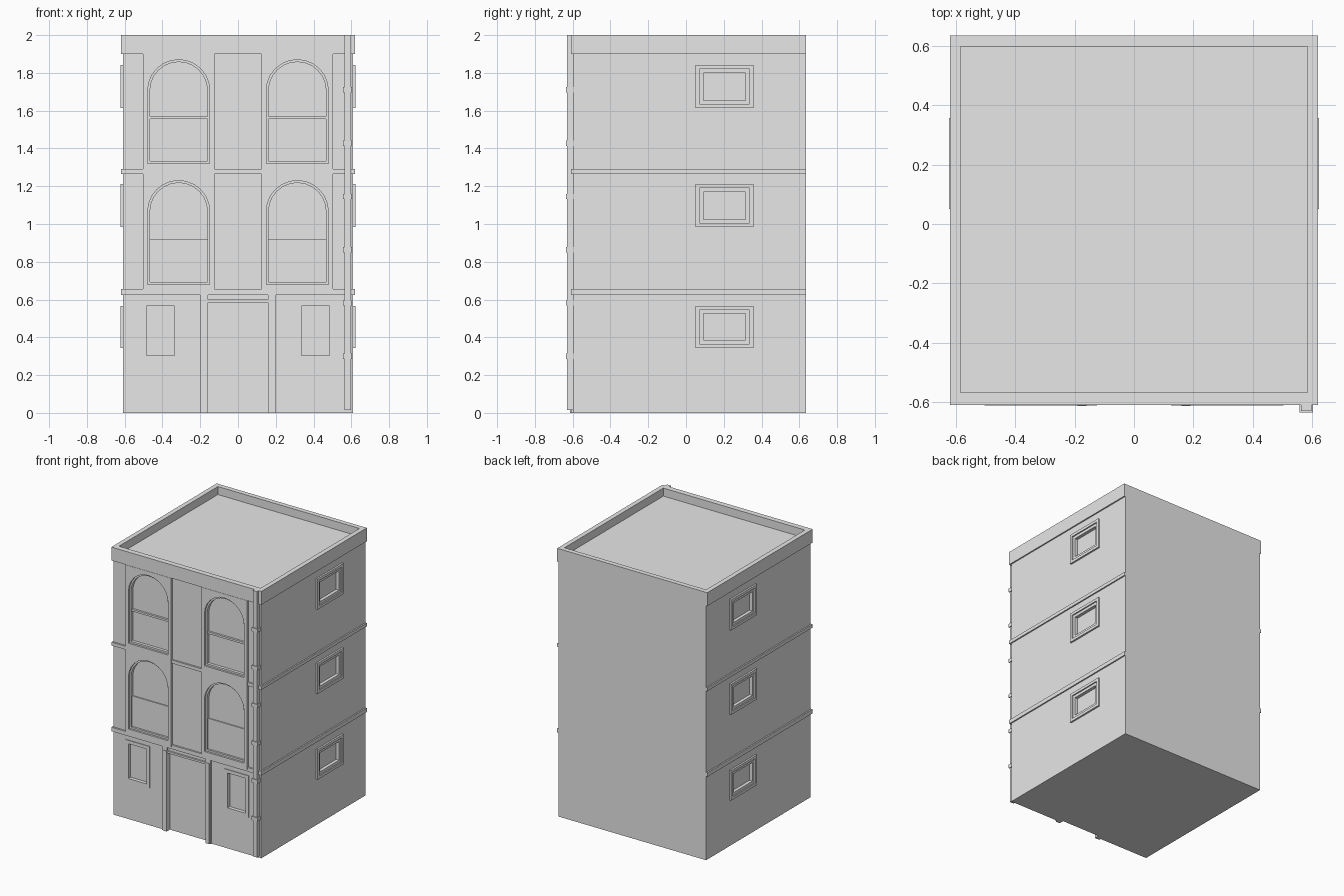
import bpy, bmesh, math

if "Cube" in bpy.data.objects:
    bpy.data.objects.remove(bpy.data.objects["Cube"], do_unlink=True)

GREY = (0.8, 0.8, 0.8, 1)
mat = bpy.data.materials.new("plain_grey")
mat.use_nodes = True
mat.diffuse_color = GREY
mat.node_tree.nodes["Principled BSDF"].inputs["Base Color"].default_value = GREY

# Maps a flat (u, v) outline at depth d into space, by the plate's facing axis
PLACE = {
    "X": lambda u, v, d: (d, u, v),
    "Y": lambda u, v, d: (u, d, v),
    "Z": lambda u, v, d: (u, v, d),
}


def rect(u0, u1, v0, v1):
    return [(u0, v0), (u1, v0), (u1, v1), (u0, v1)]


def arch(cx, half, bottom, top, steps=12):
    spring = top - half
    curve = [(cx + half * math.cos(math.pi * i / steps),
              spring + half * math.sin(math.pi * i / steps)) for i in range(steps + 1)]
    return [(cx - half, bottom), (cx + half, bottom)] + curve


def plate(name, axis, d0, d1, *loops):
    """Solid plate: the first loop is the outline, the others are holes."""
    bm = bmesh.new()
    for loop in loops:
        vs = [bm.verts.new(PLACE[axis](u, v, d0)) for u, v in loop]
        for a, b in zip(vs, vs[1:] + vs[:1]):
            bm.edges.new((a, b))
    bmesh.ops.triangle_fill(bm, use_beauty=True, edges=bm.edges[:])
    ext = bmesh.ops.extrude_face_region(bm, geom=bm.faces[:], use_keep_orig=True)
    moved = [g for g in ext["geom"] if isinstance(g, bmesh.types.BMVert)]
    bmesh.ops.translate(bm, verts=moved, vec=PLACE[axis](0, 0, d1 - d0))
    bmesh.ops.recalc_face_normals(bm, faces=bm.faces[:])
    me = bpy.data.meshes.new(name)
    bm.to_mesh(me)
    bm.free()
    me.materials.append(mat)
    ob = bpy.data.objects.new(name, me)
    bpy.context.collection.objects.link(ob)
    return ob


# Main planes of the building
HALF, EDGE = 0.61, 0.62
WALL, CORE, BACK, TRIM = -0.597, -0.575, 0.634, -0.609
ROOF = 1.94
SIDES = (("left", 1), ("right", -1))

# Core block; its faces serve as window panes and door
plate("building_core", "Z", 0, 1.9, rect(-0.59, 0.59, CORE, BACK))

# Front wall with door notch, arched openings and ground windows
FLOORS = (("lower", 0.68, 1.23), ("upper", 1.32, 1.87))
arch_x, arch_half = 0.314, 0.164
ground = {s: rect(*sorted((s * 0.335, s * 0.485)), 0.305, 0.565) for _, s in SIDES}
outline = [(-HALF, 0), (-0.16, 0), (-0.16, 0.585), (0.16, 0.585), (0.16, 0),
           (HALF, 0), (HALF, 1.9), (-HALF, 1.9)]
holes = [arch(s * arch_x, arch_half - 0.012, z0 + 0.013, z1 - 0.012)
         for _, s in SIDES for _, z0, z1 in FLOORS]
plate("front_wall", "Y", WALL, CORE, outline, *holes, *ground.values())

for side, s in SIDES:
    # Raised bay around the arched windows
    bay = rect(*sorted((s * 0.125, s * 0.503)), 0.64, 1.9)
    plate(f"{side}_bay", "Y", -0.611, WALL, bay,
          *[arch(s * arch_x, arch_half, z0, z1) for _, z0, z1 in FLOORS])
    # Sash rails and lower sashes
    u0, u1 = sorted((s * arch_x - 0.152, s * arch_x + 0.152))
    plate(f"{side}_upper_rail", "Y", -0.59, CORE, rect(u0, u1, 1.555, 1.57))
    plate(f"{side}_lower_sash", "Y", -0.583, CORE, rect(u0, u1, 0.69, 0.92))
    # Ground window surround
    plate(f"{side}_ground_surround", "Y", WALL - 0.005, WALL,
          rect(*sorted((s * 0.31, s * 0.51)), 0.28, 0.59), ground[s])
    # Door post
    plate(f"{side}_door_post", "Y", TRIM, WALL, rect(*sorted((s * 0.16, s * 0.2)), 0, 0.625))
    plate(f"{side}_door_jamb", "Y", TRIM - 0.004, TRIM,
          rect(*sorted((s * 0.16, s * 0.19)), 0, 0.6))

    # Side wall with three framed windows
    panes = [rect(0.093, 0.315, z0, z1) for z0, z1 in
             ((0.385, 0.525), (1.025, 1.17), (1.655, 1.8))]
    plate(f"{side}_wall", "X", s * 0.59, s * HALF, rect(CORE, BACK, 0, 1.9), *panes)
    for floor, pane in zip(("ground", "lower", "upper"), panes):
        (a, z0), (b, z1) = pane[0], pane[2]

        def grown(g):
            return rect(a - g, b + g, z0 - g, z1 + g)
        plate(f"{side}_{floor}_window_frame", "X", s * HALF, s * 0.623,
              grown(0.042), grown(0.021))
        plate(f"{side}_{floor}_window_lip", "X", s * HALF, s * 0.614, grown(0.021), pane)

plate("door_lintel", "Y", TRIM, WALL, rect(-0.16, 0.16, 0.585, 0.6))

# Floor bands, cornice and parapet around the flat roof
slab = rect(-EDGE, EDGE, TRIM, BACK)
plate("lower_band", "Z", 0.625, 0.655, slab)
plate("upper_band", "Z", 1.265, 1.29, slab)
plate("cornice", "Z", 1.9, ROOF, slab)
plate("parapet", "Z", ROOF, 2.0, slab, rect(-0.585, 0.585, -0.568, 0.598))

# Drainpipe with brackets
plate("drainpipe", "Z", 0.015, 2.0, rect(0.563, 0.597, -0.629, WALL))
for i in range(6):
    z = 0.3 + i * 0.282
    plate(f"pipe_bracket_{i + 1}", "Z", z - 0.014, z + 0.014, rect(0.557, 0.603, -0.634, WALL))
